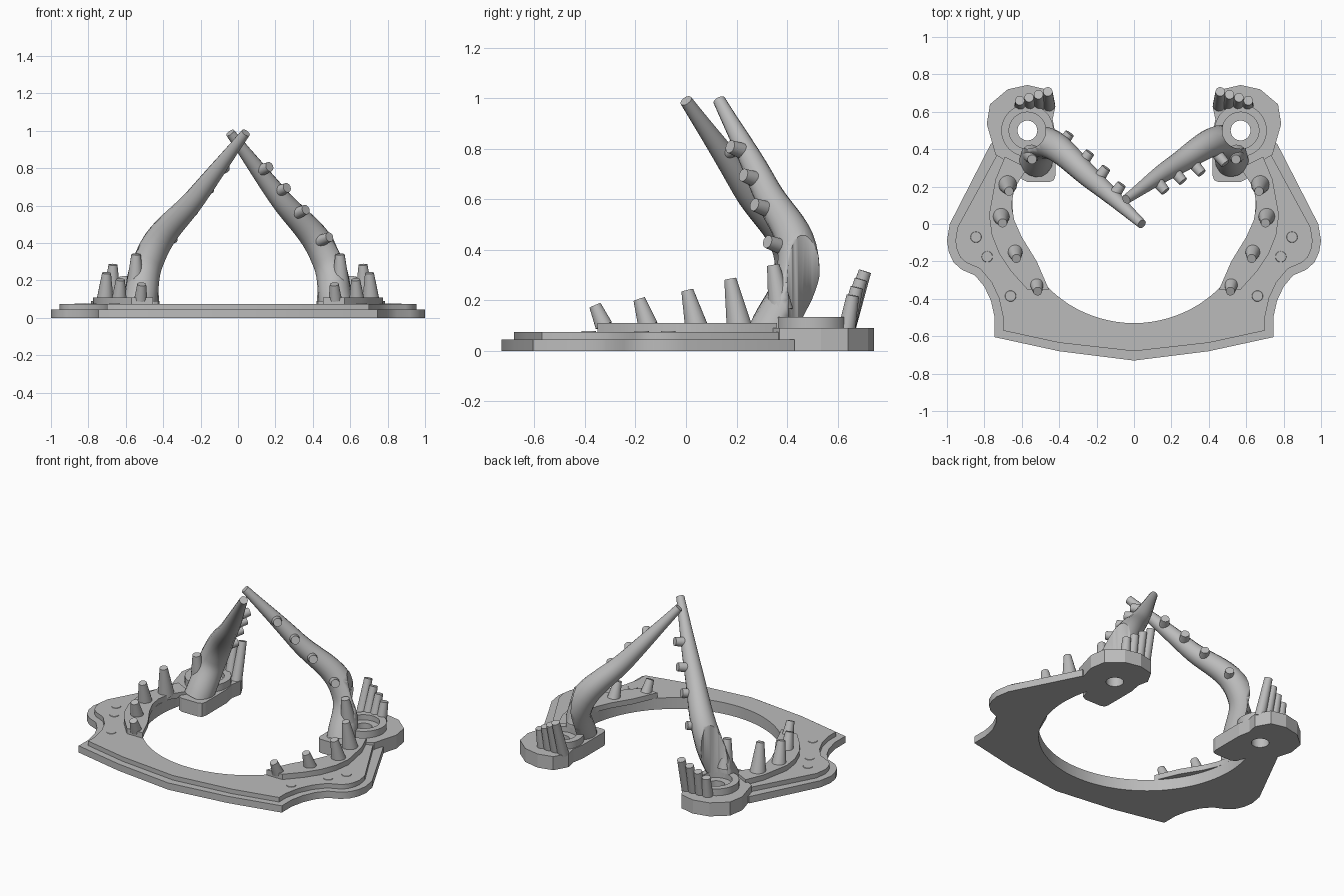
import bpy, bmesh, math
from mathutils import Vector

cube = bpy.data.objects.get("Cube")
if cube:
    bpy.data.objects.remove(cube, do_unlink=True)

grey = bpy.data.materials.new("plain grey")
grey.use_nodes = True
grey.diffuse_color = (0.5, 0.5, 0.5, 1)
grey.node_tree.nodes["Principled BSDF"].inputs["Base Color"].default_value = (0.5, 0.5, 0.5, 1)


def add(name, bm, smooth=True):
    mesh = bpy.data.meshes.new(name)
    bmesh.ops.recalc_face_normals(bm, faces=bm.faces)
    bm.to_mesh(mesh)
    bm.free()
    return link(name, mesh, smooth)


def link(name, mesh, smooth=True):
    ob = bpy.data.objects.new(name, mesh)
    bpy.context.collection.objects.link(ob)
    mesh.materials.clear()
    mesh.materials.append(grey)
    if smooth:
        bpy.ops.object.select_all(action="DESELECT")
        ob.select_set(True)
        bpy.context.view_layer.objects.active = ob
        bpy.ops.object.shade_smooth_by_angle(angle=math.radians(35))
    return ob


def slab(name, pts, z0, z1, smooth=True):
    """Extrude a flat outline between two heights."""
    bm = bmesh.new()
    face = bm.faces.new([bm.verts.new((x, y, z0)) for x, y in pts])
    new = bmesh.ops.extrude_face_region(bm, geom=[face])["geom"]
    for v in new:
        if isinstance(v, bmesh.types.BMVert):
            v.co.z = z1
    return add(name, bm, smooth)


def peg(name, base, tip, r0, r1, sides=20):
    """Tapered cylinder between two points."""
    a, b = Vector(base), Vector(tip)
    bm = bmesh.new()
    bmesh.ops.create_cone(bm, cap_ends=True, segments=sides, radius1=r0,
                          radius2=r1, depth=(b - a).length)
    bm.transform((b - a).to_track_quat("Z", "Y").to_matrix().to_4x4())
    bmesh.ops.translate(bm, vec=(a + b) / 2, verts=bm.verts)
    return add(name, bm)


def lathe(name, profile, centre, sides=40):
    """Closed ring from a radius and height profile."""
    bm = bmesh.new()
    rings = []
    for i in range(sides):
        t = math.tau * i / sides
        rings.append([bm.verts.new((centre[0] + r * math.cos(t), centre[1] + r * math.sin(t), z))
                      for r, z in profile])
    n = len(profile)
    for i in range(sides):
        a, b = rings[i], rings[(i + 1) % sides]
        for j in range(n):
            k = (j + 1) % n
            bm.faces.new((a[j], b[j], b[k], a[k]))
    return add(name, bm)


def carve(ob, x, y, r, z0, z1):
    """Cut a vertical bore through an object."""
    cutter = peg("bore_cutter", (x, y, z0), (x, y, z1), r, r, 40)
    cutter.hide_render = True
    mod = ob.modifiers.new("bore", "BOOLEAN")
    mod.operation = "DIFFERENCE"
    mod.solver = "EXACT"
    mod.object = cutter
    bpy.context.view_layer.objects.active = ob
    bpy.ops.object.modifier_apply(modifier=mod.name)
    bpy.data.objects.remove(cutter, do_unlink=True)


def inset(path, d):
    """Offset an open path toward its left side."""
    out = []
    for i, p in enumerate(path):
        a, b = Vector(path[max(i - 1, 0)]), Vector(path[min(i + 1, len(path) - 1)])
        t = (b - a).normalized()
        out.append((p[0] - t.y * d, p[1] + t.x * d))
    return out


# Horseshoe plates, two stepped layers
half = [(0.4, -0.68), (0.745, -0.605), (0.745, -0.5), (0.765, -0.41), (0.8, -0.335), (0.85, -0.275),
        (0.92, -0.245), (0.965, -0.205), (0.99, -0.15), (1.0, -0.09), (0.985, 0), (0.765, 0.43)]
arc = [(0.65 * math.cos(math.radians(a)), 0.12 + 0.65 * math.sin(math.radians(a)))
       for a in range(-202, 23, 4)]


def horseshoe(name, side, front, z0, z1):
    left = [(-x, y) for x, y in reversed(side)]
    slab(name, left + [(0, front)] + side + [(0.61, 0.41)] + arc[::-1] + [(-0.61, 0.41)], z0, z1)


horseshoe("lower_plate", half, -0.73, 0, 0.045)
step = inset(half, 0.045)
step[0] = (0.4, -0.635)
step[1] = (0.7, -0.57)
step[-1] = (0.7, 0.43)
horseshoe("upper_plate", step, -0.68, 0.045, 0.075)

# Side details, mirrored
strip = [(0.69, 0.36), (0.74, 0.24), (0.775, 0.05), (0.76, -0.06), (0.72, -0.16), (0.66, -0.25),
         (0.57, -0.35), (0.455, -0.35), (0.52, -0.2), (0.6, -0.07), (0.64, 0.02), (0.655, 0.1),
         (0.64, 0.19), (0.57, 0.3)]
pod = [(0.74, 0.37), (0.787, 0.535), (0.77, 0.64), (0.675, 0.72), (0.57, 0.743), (0.47, 0.72),
       (0.42, 0.63), (0.435, 0.56), (0.42, 0.48), (0.42, 0.26), (0.428, 0.235), (0.45, 0.225),
       (0.57, 0.225), (0.6, 0.24), (0.62, 0.3)]
spikes = [(0.675, 0.21, 0.285, 0.05), (0.71, 0.04, 0.24, 0.045),
          (0.635, -0.15, 0.205, 0.04), (0.52, -0.325, 0.18, 0.035)]

for s, side in ((-1, "right"), (1, "left")):
    slab(side + "_inner_strip", [(s * x, y) for x, y in strip], 0.075, 0.11)
    block = slab(side + "_pod", [(s * x, y) for x, y in pod], 0, 0.09, False)
    carve(block, s * 0.57, 0.5, 0.053, -0.1, 0.2)
    lathe(side + "_socket_ring", [(0.053, 0.085), (0.14, 0.085), (0.14, 0.135),
                                  (0.098, 0.135), (0.098, 0.1), (0.053, 0.1)], (s * 0.57, 0.5))
    for i, (x, y, z, r) in enumerate(spikes):
        peg(f"{side}_rim_spike_{i}", (s * x, y, 0.1), (s * x * 0.99, y - 0.035, z), r, 0.024)
    for i in range(4):
        x = 0.455 + 0.05 * i
        peg(f"{side}_rear_spike_{i}", (s * x, 0.635, 0.08),
            (s * (x + 0.006), 0.708 - 0.016 * i, 0.315 - 0.032 * i), 0.034, 0.025)
    for i, (x, y) in enumerate(((0.845, -0.07), (0.785, -0.175), (0.66, -0.385))):
        peg(f"{side}_stud_{i}", (s * x, y, 0.07), (s * x, y, 0.078), 0.032, 0.028)
    peg(side + "_knee_spike", (s * 0.55, 0.375, 0.16), (s * 0.545, 0.345, 0.34), 0.05, 0.025)

# Arms: tapered bent tubes with pegs, one crossing behind the other
arms = {
    "right": ([(-0.525, 0.335, 0.07, 0.09), (-0.475, 0.435, 0.32, 0.085),
               (-0.22, 0.235, 0.65, 0.056), (0.042, 0.0, 0.99, 0.025)], (0.55, 0.78, 0.2)),
    "left": ([(0.525, 0.335, 0.07, 0.09), (0.475, 0.445, 0.32, 0.085),
              (0.215, 0.31, 0.65, 0.056), (-0.042, 0.132, 0.99, 0.025)], (0.6, -0.7, 0.25)),
}
for side, (points, out) in arms.items():
    curve = bpy.data.curves.new(side + "_arm_path", "CURVE")
    curve.dimensions = "3D"
    curve.bevel_depth = 1
    curve.bevel_resolution = 6
    curve.resolution_u = 10
    curve.use_fill_caps = True
    spline = curve.splines.new("BEZIER")
    spline.bezier_points.add(len(points) - 1)
    for bp, (x, y, z, r) in zip(spline.bezier_points, points):
        bp.co = (x, y, z)
        bp.radius = r
        bp.handle_left_type = bp.handle_right_type = "AUTO"
    path = bpy.data.objects.new(side + "_arm_path", curve)
    bpy.context.collection.objects.link(path)
    deps = bpy.context.evaluated_depsgraph_get()
    bm = bmesh.new()
    bm.from_mesh(bpy.data.meshes.new_from_object(path.evaluated_get(deps)))
    bpy.data.objects.remove(path, do_unlink=True)
    bmesh.ops.remove_doubles(bm, verts=bm.verts, dist=0.0001)
    arm = add(side + "_arm", bm)
    carve(arm, points[0][0] / 0.525 * 0.57, 0.5, 0.098, 0.095, 0.6)
    direction = Vector(out).normalized()
    for i, z in enumerate((0.4, 0.55, 0.67, 0.785)):
        low, high = (points[1], points[2]) if z < 0.65 else (points[2], points[3])
        t = (z - low[2]) / (high[2] - low[2])
        a = Vector(low[:3]).lerp(Vector(high[:3]), t)
        reach = low[3] + (high[3] - low[3]) * t + 0.045
        peg(f"{side}_arm_peg_{i}", a, a + direction * reach, 0.034, 0.026)
